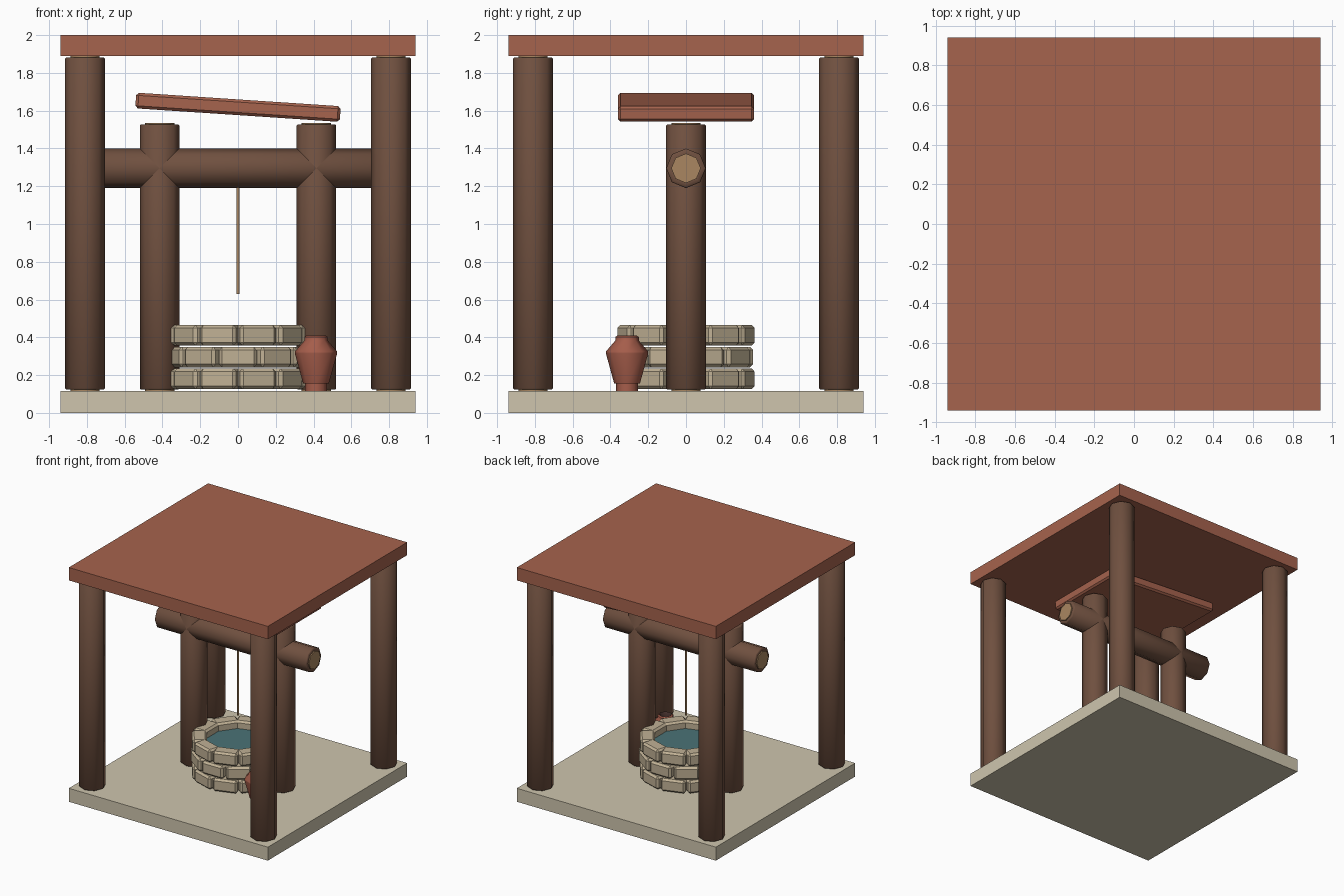
import bpy, bmesh, math
from mathutils import Matrix, Vector

if "Cube" in bpy.data.objects:
    bpy.data.objects.remove(bpy.data.objects["Cube"])


def material(name, rgb):
    m = bpy.data.materials.new(name)
    m.diffuse_color = (*rgb, 1)
    m.use_nodes = True
    m.node_tree.nodes["Principled BSDF"].inputs["Base Color"].default_value = m.diffuse_color
    return m


TILE = material("red_tile", (0.38, 0.125, 0.075))
WOOD = material("wood", (0.16, 0.08, 0.05))
END = material("cut_wood", (0.40, 0.24, 0.12))
STONE = material("stone", (0.53, 0.44, 0.30))
SLAB = material("pale_stone", (0.62, 0.56, 0.42))
WATER = material("water", (0.07, 0.17, 0.18))
CLAY = material("clay", (0.38, 0.11, 0.07))
DARK = material("dark_inside", (0.06, 0.03, 0.025))


def finish(name, bm, mats, smooth=None):
    bmesh.ops.recalc_face_normals(bm, faces=bm.faces[:])
    me = bpy.data.meshes.new(name)
    bm.to_mesh(me)
    bm.free()
    for m in mats:
        me.materials.append(m)
    if smooth:
        me.shade_smooth()
        me.set_sharp_from_angle(angle=math.radians(smooth))
    ob = bpy.data.objects.new(name, me)
    bpy.context.collection.objects.link(ob)
    return ob


def add_box(bm, size, matrix, bevel=0):
    part = bmesh.new()
    bmesh.ops.create_cube(part, size=1, matrix=Matrix.Diagonal((*size, 1)))
    if bevel:
        bmesh.ops.bevel(part, geom=part.edges[:], offset=bevel, segments=1,
                        affect='EDGES', profile=0.5)
    part.transform(matrix)
    tmp = bpy.data.meshes.new("tmp")
    part.to_mesh(tmp)
    part.free()
    bm.from_mesh(tmp)
    bpy.data.meshes.remove(tmp)


def box(name, size, matrix, mat, bevel=0):
    bm = bmesh.new()
    add_box(bm, size, matrix, bevel)
    return finish(name, bm, [mat])


def lathe(name, profile, mats, matrix, sides=8, smooth=50):
    """Spin (radius, z, material index of the band above) and cap both ends."""
    bm = bmesh.new()
    rings = [[bm.verts.new((r * math.cos(i * math.tau / sides),
                            r * math.sin(i * math.tau / sides), z))
              for i in range(sides)] for r, z, _ in profile]
    for k in range(len(rings) - 1):
        for i in range(sides):
            j = (i + 1) % sides
            f = bm.faces.new((rings[k][i], rings[k][j], rings[k + 1][j], rings[k + 1][i]))
            f.material_index = profile[k][2]
    bm.faces.new(rings[0][::-1]).material_index = profile[0][2]
    bm.faces.new(rings[-1]).material_index = profile[-1][2]
    bm.transform(matrix)
    return finish(name, bm, mats, smooth)


def log(name, length, matrix):
    h = length / 2
    lower = [(0.078, -h, 1), (0.078, -h + 0.008, 0), (0.099, -h + 0.008, 0), (0.105, -h + 0.014, 0)]
    upper = [(0.105, h - 0.014, 0), (0.099, h - 0.008, 0), (0.078, h - 0.008, 1), (0.078, h, 1)]
    return lathe(name, lower + upper, [WOOD, END], matrix)


T = Matrix.Translation

# Base and flat roof
box("base_slab", (1.88, 1.88, 0.115), T((0, 0, 0.0575)), SLAB)
box("roof_slab", (1.88, 1.88, 0.11), T((0, 0, 1.945)), TILE)

# Corner posts
for x, sx in ((-0.81, "left"), (0.81, "right")):
    for y, sy in ((-0.81, "front"), (0.81, "back")):
        log(f"{sy}_{sx}_post", 1.775, T((x, y, 1.0025)))

# Well frame: two inner posts and a cross beam
for x, sx in ((-0.415, "left"), (0.415, "right")):
    log(f"{sx}_well_post", 1.42, T((x, 0, 0.825)))
log("cross_beam", 1.45, T((0, 0, 1.295)) @ Matrix.Rotation(math.pi / 2, 4, 'Y'))

# Tilted small roof over the well
box("well_roof", (1.085, 0.72, 0.083),
    T((0, 0, 1.618)) @ Matrix.Rotation(math.radians(3.8), 4, 'Y'), TILE, 0.014)

# Rope
lathe("rope", [(0.008, 0.63, 0), (0.008, 1.25, 0)], [END], Matrix(), sides=8)

# Three staggered rings of ten stones
for row in range(3):
    bm = bmesh.new()
    z = 0.18 + row * 0.1155
    for i in range(10):
        a = math.radians(-90 + 36 * (i + (0 if row == 1 else 0.5)))
        add_box(bm, (0.115, 0.2, 0.108),
                Matrix.Rotation(a, 4, 'Z') @ T((0.2975, 0, z)), 0.016)
    finish(f"stone_ring_{row + 1}", bm, [STONE])

# Water
lathe("water", [(0.26, 0.38, 0), (0.26, 0.40, 0)], [WATER], Matrix(), sides=20)

# Clay jar with an open mouth
jar = [(0.058, 0.115, 0), (0.058, 0.155, 0), (0.068, 0.155, 0), (0.112, 0.315, 0),
       (0.112, 0.325, 0), (0.062, 0.383, 0), (0.062, 0.402, 0), (0.05, 0.41, 1),
       (0.044, 0.405, 1), (0.044, 0.36, 1)]
lathe("clay_jar", jar, [CLAY, DARK], T((0.413, -0.312, 0)))
